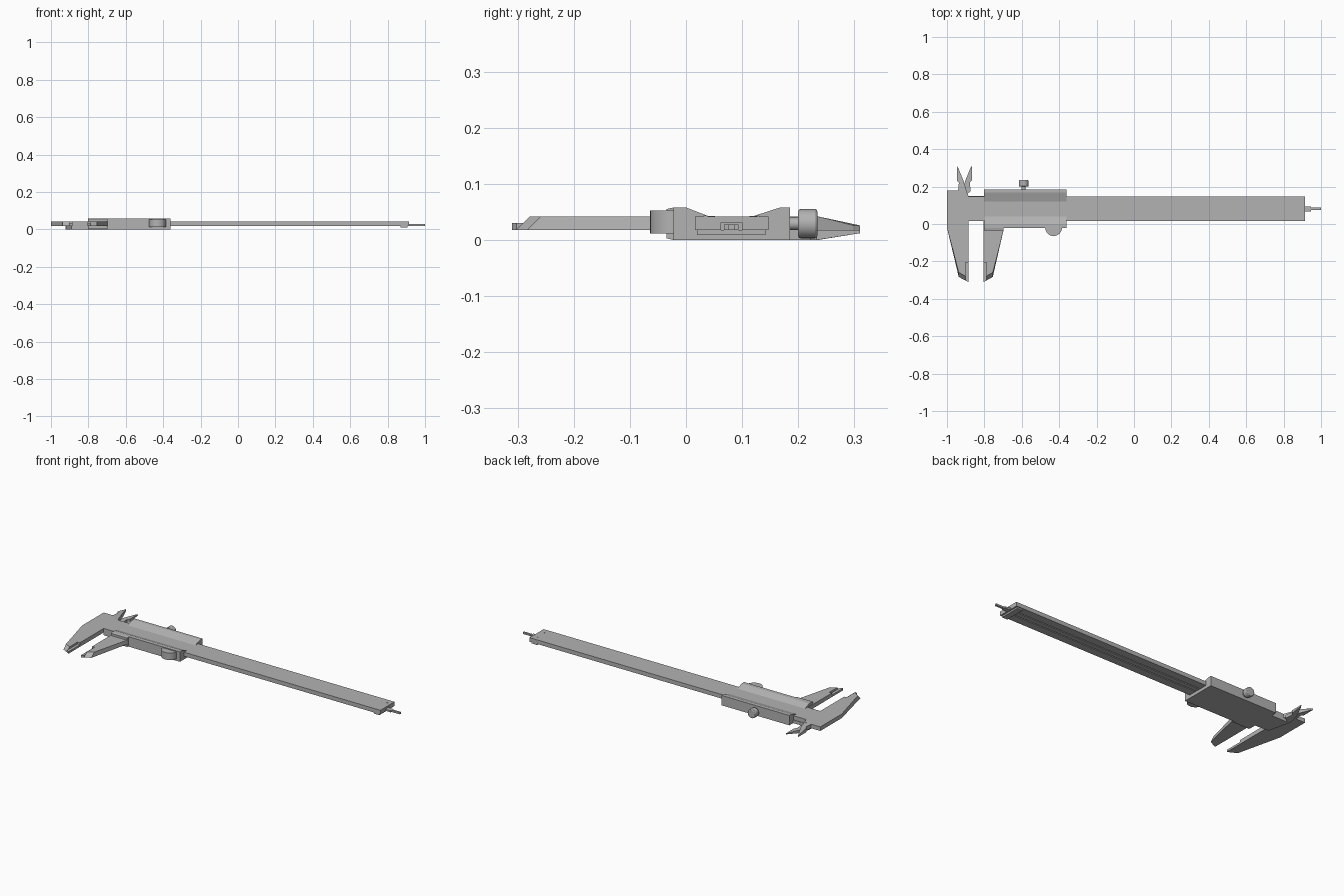
import bpy, bmesh, math
from mathutils import Vector

cube = bpy.data.objects.get("Cube")
if cube:
    bpy.data.objects.remove(cube, do_unlink=True)

steel = bpy.data.materials.new("steel grey")
steel.use_nodes = True
GREY = (0.45, 0.45, 0.45, 1)
steel.diffuse_color = GREY
steel.node_tree.nodes["Principled BSDF"].inputs["Base Color"].default_value = GREY

BEAM_Z = (0.018, 0.042)


def finish(name, bm):
    bmesh.ops.recalc_face_normals(bm, faces=bm.faces)
    mesh = bpy.data.meshes.new(name)
    bm.to_mesh(mesh)
    bm.free()
    mesh.materials.append(steel)
    obj = bpy.data.objects.new(name, mesh)
    bpy.context.collection.objects.link(obj)
    return obj


def prism(name, pts, lo, hi, axis="z", shape=None):
    """Extrude an outline along z (xy points) or along x (yz points)."""
    bm = bmesh.new()
    place = (lambda a, b, c: (a, b, c)) if axis == "z" else (lambda a, b, c: (c, a, b))
    face = bm.faces.new([bm.verts.new(place(a, b, lo)) for a, b in pts])
    ext = bmesh.ops.extrude_face_region(bm, geom=[face])["geom"]
    step = Vector(place(0, 0, hi - lo))
    for v in ext:
        if isinstance(v, bmesh.types.BMVert):
            v.co += step
    if shape:
        for v in bm.verts:
            shape(v.co)
    return finish(name, bm)


def box(name, x, y, z):
    return prism(name, [(x[0], y[0]), (x[1], y[0]), (x[1], y[1]), (x[0], y[1])], *z)


def cylinder(name, start, end, radius, segments=32, bevel=0):
    start, end = Vector(start), Vector(end)
    axis = end - start
    bm = bmesh.new()
    bmesh.ops.create_cone(bm, cap_ends=True, segments=segments, radius1=radius,
                          radius2=radius, depth=axis.length)
    turn = axis.to_track_quat("Z", "Y")
    for v in bm.verts:
        v.co = turn @ v.co + (start + end) / 2
    obj = finish(name, bm)
    if bevel:
        mod = obj.modifiers.new("rounded rim", "BEVEL")
        mod.width, mod.segments, mod.limit_method = bevel, 2, "ANGLE"
    smooth(obj)
    return obj


def smooth(obj):
    bpy.ops.object.select_all(action="DESELECT")
    obj.select_set(True)
    bpy.context.view_layer.objects.active = obj
    bpy.ops.object.shade_smooth_by_angle(angle=math.radians(35))


# Long beam with a channel underneath for the depth rod
z0, z1 = BEAM_Z
prism("beam", [(0.016, z0), (0.062, z0), (0.062, 0.031), (0.1, 0.031), (0.1, z0),
               (0.147, z0), (0.147, z1), (0.016, z1)], -0.885, 0.915, "x")
box("depth_rod", (-0.8, 0.945), (0.068, 0.094), (0.018, 0.028))
box("depth_rod_tip", (0.945, 1.0), (0.075, 0.087), (0.018, 0.028))
box("end_stop", (0.87, 0.905), (0.02, 0.142), (0.009, 0.018))
for y in (0.045, 0.12):
    cylinder("end_stop_pin", (0.888, y, 0.04), (0.888, y, 0.0428), 0.007, 16)


# Lower jaws: bevelled tips with a thinner knife edge on the measuring side
def bevel_tip(co):
    if co.z > 0.03 and co.y < -0.27:
        co.y += 0.024


prism("fixed_jaw", [(-1, 0.18), (-1, -0.02), (-0.937, -0.283), (-0.901, -0.302),
                    (-0.901, -0.205), (-0.885, -0.205), (-0.885, 0.15), (-0.897, 0.18)],
      *BEAM_Z, shape=bevel_tip)
prism("moving_jaw", [(-0.805, 0.016), (-0.805, -0.205), (-0.789, -0.205), (-0.789, -0.302),
                     (-0.755, -0.283), (-0.697, -0.03), (-0.697, 0.016)],
      *BEAM_Z, shape=bevel_tip)
for name, inner, outer in (("fixed", -0.885, -0.901), ("moving", -0.805, -0.789)):
    prism(name + "_knife_edge", [(inner, -0.205), (inner, -0.31), (outer, -0.302),
                                 (outer, -0.205)], 0.018, 0.03)


# Upper inside jaws: mirrored blades stacked one above the other
def thin_top(co):
    if co.y > 0.29 and co.z > 0.03:
        co.z = 0.026


def thin_bottom(co):
    if co.y > 0.29 and co.z < 0.01:
        co.z = 0.012


BLADE = [(0.0, 0.15), (-0.034, 0.175), (-0.029, 0.222), (-0.04, 0.233), (-0.04, 0.31),
         (-0.032, 0.298), (-0.006, 0.235), (0.014, 0.17), (0.014, 0.15)]
CENTRE = -0.907
prism("fixed_inside_blade", [(CENTRE + x, y) for x, y in BLADE], *BEAM_Z, shape=thin_top)
prism("moving_inside_blade", [(CENTRE - x, y) for x, y in BLADE], 0, 0.018,
      shape=thin_bottom)

# Slider wrapped round the beam, with sloped lips beside the scale window
slider = prism("slider", [(-0.022, 0.0), (0.185, 0.0), (0.185, 0.058), (0.168, 0.058),
                          (0.12, 0.0425), (0.147, 0.042), (0.147, 0.018), (0.016, 0.018),
                          (0.016, 0.042), (0.04, 0.0425), (0.0, 0.058), (-0.022, 0.058)],
               -0.802, -0.362, "x")
prism("slider_jaw_root", [(-0.035, 0.003), (-0.022, 0.0), (-0.022, 0.058),
                          (-0.035, 0.055)], -0.802, -0.697, "x")
prism("slider_back_plate", [(-0.92, 0.15), (-0.89, 0.02), (-0.802, 0.016),
                            (-0.802, 0.15)], 0, 0.018)

# Small screw holes in the rear wall of the slider
for x in (-0.47, -0.72):
    cutter = cylinder("screw_hole_cutter", (x, 0.17, 0.03), (x, 0.2, 0.03), 0.009, 16)
    cutter.hide_render = True
    cutter.hide_set(True)
    cutter.display_type = "WIRE"
    mod = slider.modifiers.new("screw hole", "BOOLEAN")
    mod.operation, mod.object, mod.solver = "DIFFERENCE", cutter, "EXACT"
bpy.context.view_layer.update()
solid = bpy.data.meshes.new_from_object(
    slider.evaluated_get(bpy.context.evaluated_depsgraph_get()))
slider.modifiers.clear()
slider.data = solid
for obj in [o for o in bpy.data.objects if o.name.startswith("screw_hole_cutter")]:
    bpy.data.objects.remove(obj, do_unlink=True)

# Thumb rest: a rounded bump on the front edge
bump = [(-0.43 + 0.045 * math.cos(a), -0.02 + 0.044 * math.sin(a))
        for a in (math.pi + math.pi * i / 16 for i in range(17))]
smooth(prism("thumb_rest", bump, 0.012, 0.053))

# Locking screw on the rear edge
cylinder("lock_screw_shaft", (-0.59, 0.18, 0.029), (-0.59, 0.205, 0.029), 0.011, 24)
cylinder("lock_screw_knob", (-0.59, 0.2, 0.029), (-0.59, 0.234, 0.029), 0.026, 32, 0.004)
